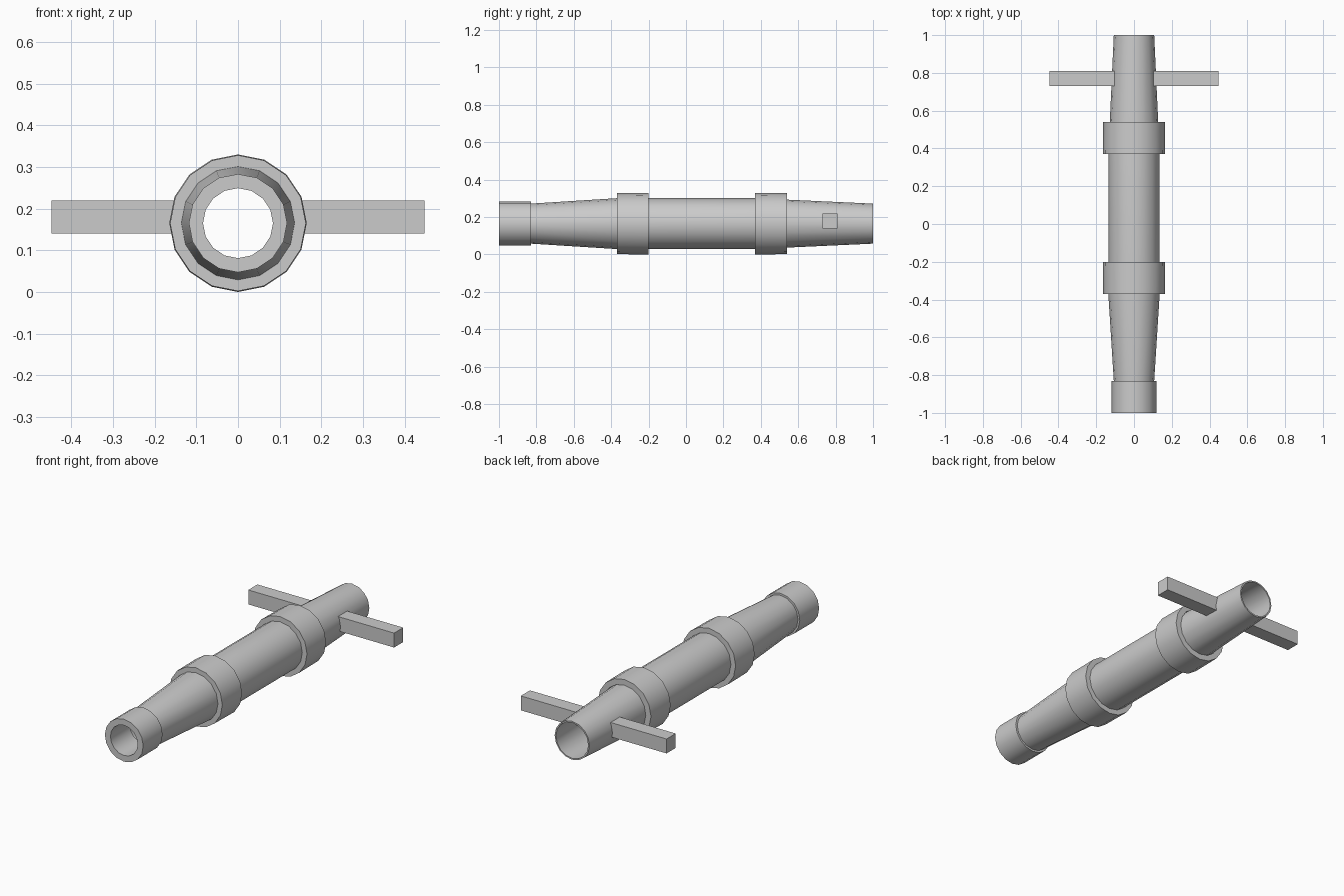
import bpy, bmesh, math

if "Cube" in bpy.data.objects:
    bpy.data.objects.remove(bpy.data.objects["Cube"])

AXIS_Z = 0.165
SIDES = 16


def lathe(name, profile):
    """Revolve a closed (y, radius) profile around the long axis."""
    bm = bmesh.new()
    loops = []
    for i in range(SIDES):
        a = 2 * math.pi * i / SIDES
        loops.append([bm.verts.new((r * math.sin(a), y, AXIS_Z + r * math.cos(a)))
                      for y, r in profile])
    n = len(profile)
    for i in range(SIDES):
        a, b = loops[i], loops[(i + 1) % SIDES]
        for j in range(n):
            k = (j + 1) % n
            bm.faces.new((a[j], a[k], b[k], b[j]))
    finish(name, bm, True)


def box(name, lo, hi):
    bm = bmesh.new()
    bmesh.ops.create_cube(bm, size=1)
    for v in bm.verts:
        v.co = [(l + h) / 2 + c * (h - l) for l, h, c in zip(lo, hi, v.co)]
    finish(name, bm, False)


def finish(name, bm, smooth):
    bmesh.ops.recalc_face_normals(bm, faces=bm.faces)
    mesh = bpy.data.meshes.new(name)
    bm.to_mesh(mesh)
    bm.free()
    ob = bpy.data.objects.new(name, mesh)
    bpy.context.collection.objects.link(ob)
    if smooth:
        bpy.ops.object.select_all(action='DESELECT')
        ob.select_set(True)
        bpy.context.view_layer.objects.active = ob
        bpy.ops.object.shade_smooth_by_angle(angle=math.radians(30))


# Thin-walled tube, tapering to both ends
outer = [(-0.83, 0.107), (-0.37, 0.136), (0.37, 0.136), (1.0, 0.107)]
lathe("tube", outer + [(y, r - 0.008) for y, r in reversed(outer)])

# Thick collar at the front end
lathe("front_collar", [(-1.0, 0.118), (-0.83, 0.118), (-0.83, 0.084), (-1.0, 0.084)])

# Two wide bands, slightly narrower at the outward edge
for name, y_in, y_out in (("front_band", -0.20, -0.37), ("rear_band", 0.37, 0.54)):
    r0, r1 = (0.165, 0.163)
    lathe(name, [(y_in, r0), (y_out, r1), (y_out, 0.131), (y_in, 0.131)])

# Side handles
box("right_handle", (0.104, 0.73, 0.14), (0.448, 0.81, 0.22))
box("left_handle", (-0.448, 0.73, 0.14), (-0.104, 0.81, 0.22))
